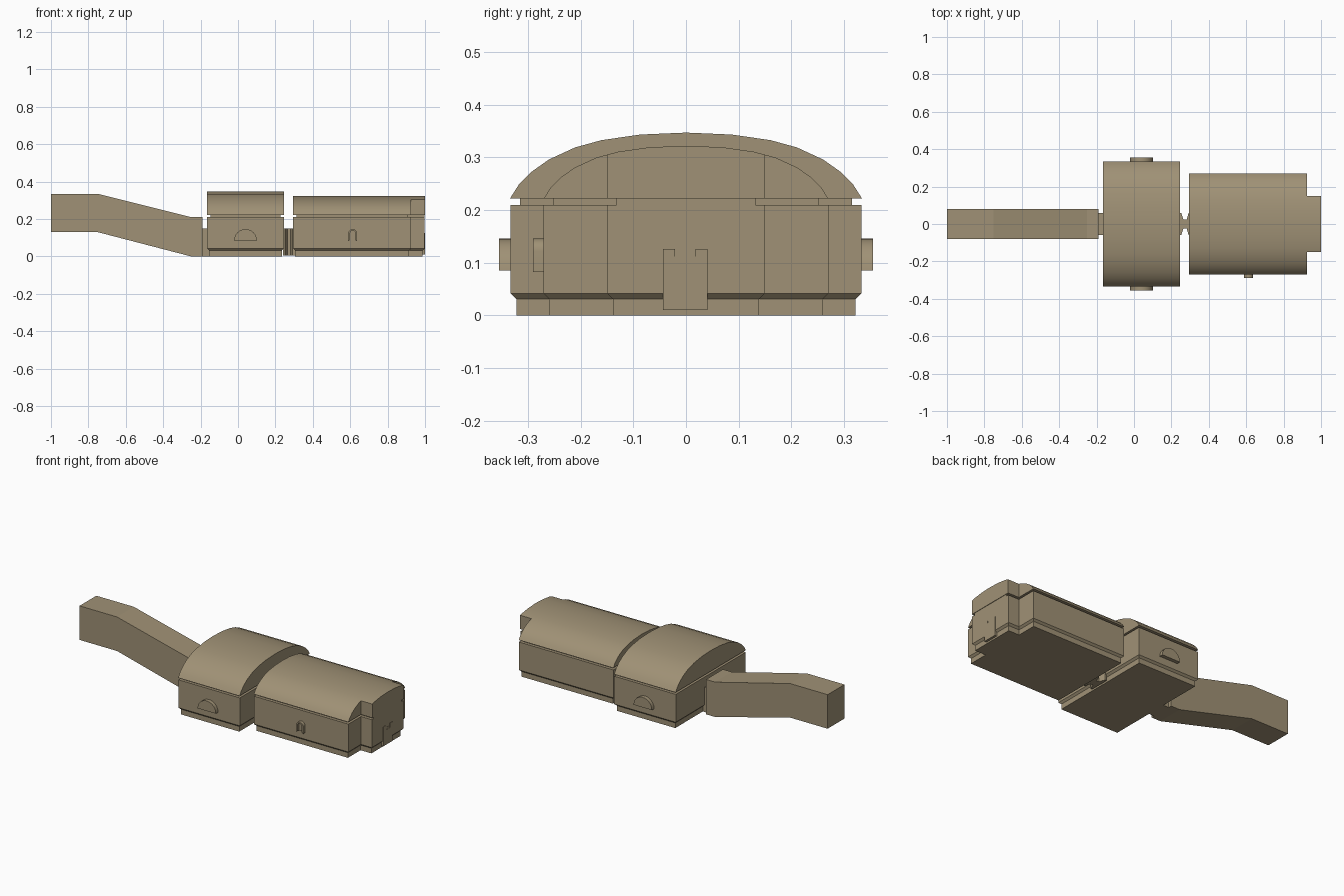
import bpy, bmesh, math

if "Cube" in bpy.data.objects:
    bpy.data.objects.remove(bpy.data.objects["Cube"])

tan = bpy.data.materials.new("warm_tan")
tan.diffuse_color = (0.35, 0.285, 0.18, 1)
tan.use_nodes = True
tan.node_tree.nodes["Principled BSDF"].inputs["Base Color"].default_value = tan.diffuse_color


def finish(name, bm, smooth=False):
    bmesh.ops.recalc_face_normals(bm, faces=bm.faces)
    me = bpy.data.meshes.new(name)
    bm.to_mesh(me)
    bm.free()
    me.materials.append(tan)
    ob = bpy.data.objects.new(name, me)
    bpy.context.collection.objects.link(ob)
    if smooth:
        bpy.ops.object.select_all(action='DESELECT')
        ob.select_set(True)
        bpy.context.view_layer.objects.active = ob
        bpy.ops.object.shade_smooth_by_angle(angle=math.radians(30))
    return ob


def loft(name, rings, smooth=False):
    """Join equal-length outlines and cap both ends."""
    bm = bmesh.new()
    vs = [[bm.verts.new(p) for p in r] for r in rings]
    n = len(vs[0])
    for a, b in zip(vs, vs[1:]):
        for i in range(n):
            j = (i + 1) % n
            bm.faces.new((a[i], a[j], b[j], b[i]))
    bm.faces.new(vs[0])
    bm.faces.new(vs[-1])
    return finish(name, bm, smooth)


def prism(name, pts, axis, a, b, smooth=False):
    """Extrude a 2D profile along x (pts = y,z), y (x,z) or z (x,y)."""
    def put(p, t):
        q = list(p)
        q.insert(axis, t)
        return q
    return loft(name, [[put(p, t) for p in pts] for t in (a, b)], smooth)


def half_round(cx, z0, r, straight, n=12):
    """Arch outline: upright sides with a half-circle on top."""
    pts = [(cx + r, z0)] if straight else []
    for i in range(n + 1):
        t = math.pi * i / n
        pts.append((cx + r * math.cos(t), z0 + straight + r * math.sin(t)))
    return pts + ([(cx - r, z0)] if straight else [])


# Height levels: (z, inset of sides): skirt, chamfer, wall, neck under the roof
LEVELS = [(0, .011), (.031, .011), (.042, 0), (.21, 0), (.21, .018), (.2235, .018)]

# Wide middle body
loft("middle_body", [[(-.165 + d, -.333 + d, z), (.245 - d, -.333 + d, z),
                      (.245 - d, .333 - d, z), (-.165 + d, .333 - d, z)]
                     for z, d in LEVELS])


# Front body with narrower nose
def nose_plan(z, d):
    end = .997 - d if z < .2 else .997
    right = [(.295 + d, .27 - d), (.925 - d, .27 - d), (.925 - d, .15 - d), (end, .15 - d)]
    return [(x, -y, z) for x, y in right] + [(x, y, z) for x, y in reversed(right)]


loft("front_body", [nose_plan(z, d) for z, d in LEVELS])

# Curved roofs: half profile as fractions of half width and height
ARC = [(1, 0), (.95, .21), (.875, .41), (.78, .59), (.63, .775), (.48, .885), (.26, .97), (0, 1)]


def roof(half, top, cut=None):
    pts = [(y * half, .222 + z * (top - .222)) for y, z in ARC]
    if cut:
        for (ya, za), (yb, zb) in zip(pts, pts[1:]):
            if ya >= cut > yb:
                edge = za + (zb - za) * (ya - cut) / (ya - yb)
        pts = [(cut, .222), (cut, edge)] + [p for p in pts if p[0] < cut]
    return pts + [(-y, z) for y, z in reversed(pts[:-1])]


prism("middle_roof", roof(.334, .347), 0, -.165, .245, True)
prism("front_roof", roof(.27, .322), 0, .295, .925, True)
prism("nose_roof", roof(.27, .322, .15), 0, .925, 1, True)

# Bent rear arm and the block joining it
prism("rear_arm", [(-1, .13), (-.75, .13), (-.25, 0), (-.19, 0),
                   (-.19, .21), (-.25, .21), (-.75, .335), (-1, .335)], 1, -.08, .08)
prism("arm_mount", [(-.2, -.06), (-.15, -.06), (-.15, .06), (-.2, .06)], 2, 0, .15)

# Pinched joint between the bodies
prism("body_joint", [(.24, -.06), (.252, -.06), (.264, -.025), (.282, -.025), (.292, -.06),
                     (.31, -.06), (.31, .06), (.292, .06), (.282, .025), (.264, .025),
                     (.252, .06), (.24, .06)], 2, .005, .15)

# Half-round side lugs, mirrored
for side, tag in ((-1, "front"), (1, "back")):
    prism("side_lug_" + tag, half_round(.04, .085, .061, 0), 1, side * .32, side * .355, True)

# Small arched hatch on the front side: frame plus recessed panel
outer = half_round(.613, .082, .024, .04)
inner = half_round(.613, .088, .014, .036)
prism("hatch_frame", outer + inner[::-1], 1, -.29, -.26, True)
prism("hatch_panel", inner, 1, -.277, -.26, True)

# Notched plate at the nose
prism("nose_plate", [(-.044, .01), (.041, .01), (.041, .126), (.018, .126), (.018, .1),
                     (-.021, .1), (-.021, .126), (-.044, .126)], 0, .97, 1)
prism("nose_latch", [(-.021, .1), (.018, .1), (.018, .112), (-.021, .112)], 0, .98, .9985)
